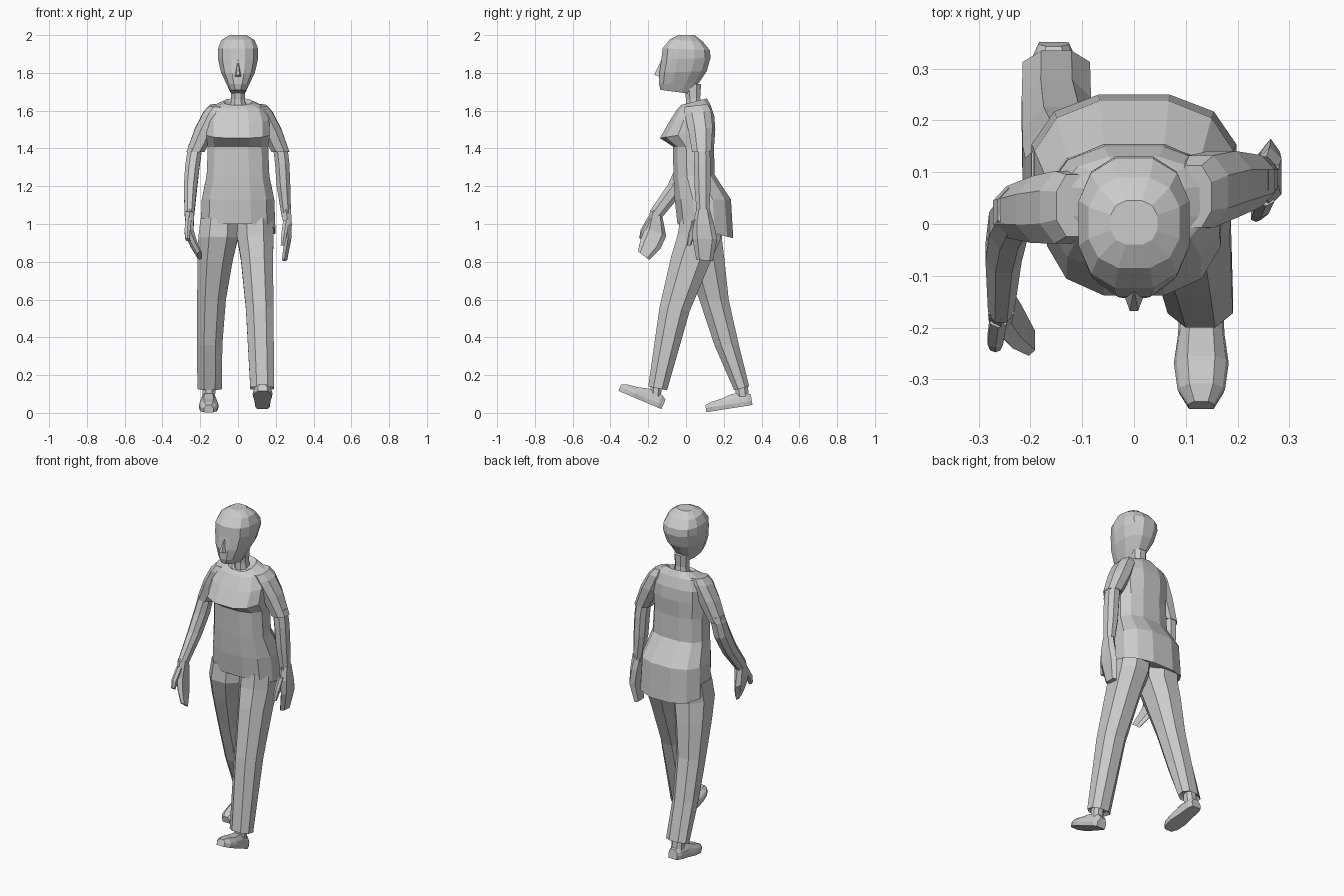
import bpy, bmesh
from math import sin, cos, pi, radians, copysign
from mathutils import Matrix, Vector


def finish(name, bm):
    bmesh.ops.recalc_face_normals(bm, faces=bm.faces[:])
    me = bpy.data.meshes.new(name)
    bm.to_mesh(me)
    bm.free()
    ob = bpy.data.objects.new(name, me)
    bpy.context.collection.objects.link(ob)
    return ob


def bridge(name, rings, mat=None):
    """Skin a list of point rings and cap both ends."""
    bm = bmesh.new()
    vs = [[bm.verts.new(p) for p in r] for r in rings]
    n = len(vs[0])
    for a, b in zip(vs, vs[1:]):
        for i in range(n):
            j = (i + 1) % n
            bm.faces.new((a[i], a[j], b[j], b[i]))
    bm.faces.new(vs[0])
    bm.faces.new(vs[-1])
    if mat:
        bm.transform(mat)
    return finish(name, bm)


def loft(name, rows, n=8, p=0.9):
    """Rows: z front, z back, y front, y back, half width, centre x."""
    def pw(v):
        return copysign(min(1, abs(v) / cos(pi / n)) ** p, v)
    rings = []
    for zf, zb, yf, yb, hx, cx in rows:
        ring = []
        for k in range(n):
            a = 2 * pi * (k + 0.5) / n
            t = (pw(sin(a)) + 1) / 2
            ring.append((cx + hx * pw(cos(a)), yf + (yb - yf) * t, zf + (zb - zf) * t))
        rings.append(ring)
    return bridge(name, rings)


# Head and nose
loft("head", [
    (1.71, 1.69, -.135, .02, .04, 0),
    (1.74, 1.75, -.143, .07, .062, 0),
    (1.80, 1.81, -.141, .11, .09, 0),
    (1.87, 1.88, -.130, .13, .106, 0),
    (1.93, 1.92, -.124, .126, .107, 0),
    (1.978, 1.965, -.085, .09, .088, 0),
    (2.0, 2.0, -.04, .045, .045, 0)], 12, .8)
bm = bmesh.new()
for q in [(0, -.125, 1.88), (-.022, -.13, 1.775), (.022, -.13, 1.775),
          (-.008, -.168, 1.79), (.008, -.168, 1.79), (0, -.1, 1.8)]:
    bm.verts.new(q)
bmesh.ops.convex_hull(bm, input=bm.verts[:])
finish("nose", bm)
loft("neck", [
    (1.58, 1.6, -.005, .085, .045, 0),
    (1.66, 1.67, .0, .075, .036, 0),
    (1.74, 1.74, -.01, .08, .04, 0)])

# Shirt, flaring over the hips with a chest overhang
loft("shirt", [
    (1.01, .95, -.02, .225, .175, 0),
    (1.0, .925, -.045, .25, .198, 0),
    (1.13, 1.13, -.06, .238, .192, 0),
    (1.25, 1.26, -.066, .152, .166, 0),
    (1.41, 1.40, -.07, .148, .16, 0),
    (1.455, 1.50, -.138, .155, .168, 0),
    (1.54, 1.57, -.09, .15, .165, 0),
    (1.61, 1.63, -.045, .13, .14, 0),
    (1.63, 1.665, -.025, .11, .075, 0),
    (1.62, 1.65, -.01, .095, .055, 0)], 12, .8)

# Trouser legs: one forward, one trailing
loft("front_leg", [
    (1.03, 1.03, -.03, .20, .095, .09),
    (.94, .91, -.045, .18, .096, .092),
    (.83, .80, -.078, .13, .085, .10),
    (.56, .54, -.14, .02, .073, .115),
    (.14, .12, -.20, -.10, .063, .128),
    (.15, .14, -.185, -.115, .045, .128)])
loft("rear_leg", [
    (1.03, 1.03, -.03, .20, .1, -.098),
    (.93, .92, -.04, .19, .105, -.105),
    (.80, .80, .0, .205, .093, -.122),
    (.60, .60, .07, .226, .076, -.14),
    (.36, .36, .15, .28, .067, -.15),
    (.12, .14, .255, .335, .065, -.15),
    (.14, .15, .27, .325, .045, -.15)])

# Shoes lofted heel to toe, then pitched, with ankles
def shoe(name, x, y, z, pitch):
    rings = []
    for d, w, h in [(0, .03, .055), (.025, .041, .07), (.10, .045, .075),
                    (.16, .053, .058), (.215, .046, .05), (.247, .026, .038)]:
        half = [(w * .92, 0), (w, .022), (w * .9, h * .65), (w * .5, h)]
        sec = half + [(-a, b) for a, b in reversed(half)]
        rings.append([(a, -d, b) for a, b in sec])
    bridge(name, rings, Matrix.Translation((x, y, z)) @ Matrix.Rotation(radians(pitch), 4, 'X'))


shoe("front_shoe", .13, -.13, .02, -23)
shoe("rear_shoe", -.155, .352, .042, 9)
loft("front_ankle", [(.08, .06, -.19, -.135, .034, .13), (.19, .18, -.185, -.125, .033, .13)])
loft("rear_ankle", [(.07, .08, .265, .335, .034, -.155), (.18, .19, .26, .32, .033, -.152)])

# Sleeves; s is the side, dy shifts the swing
for s, side, dy in [(1, "left", .045), (-1, "right", -.015)]:
    loft(side + "_sleeve", [
        (1.62, 1.635, -.02 + dy * .3, .10 + dy * .3, .035, s * .115),
        (1.585, 1.60, -.03 + dy * .5, .11 + dy * .5, .052, s * .13),
        (1.50, 1.51, -.025 + dy * .8, .105 + dy * .8, .058, s * .17),
        (1.38, 1.385, -.012 + dy, .088 + dy, .047, s * .225),
        (1.39, 1.39, .0 + dy, .075 + dy, .035, s * .225)])

# Forearms
loft("left_forearm", [
    (1.42, 1.42, .045, .125, .038, .222),
    (1.32, 1.32, .042, .13, .038, .234),
    (1.20, 1.20, .045, .13, .036, .241),
    (1.04, 1.04, .058, .122, .025, .256)])
loft("right_forearm", [
    (1.42, 1.42, -.015, .07, .038, -.225),
    (1.31, 1.29, -.05, .05, .038, -.242),
    (1.21, 1.17, -.095, -.015, .035, -.252),
    (1.07, 1.03, -.19, -.13, .025, -.257)])

# Hands: flat mitts plus thumbs
loft("left_hand", [
    (1.08, 1.08, .055, .125, .025, .255),
    (1.0, 1.0, .035, .148, .023, .262),
    (.92, .92, .035, .165, .018, .264),
    (.81, .805, .055, .142, .014, .246)], 6)
loft("left_thumb", [
    (1.02, 1.02, .035, .075, .016, .255),
    (.95, .95, .012, .05, .015, .245),
    (.885, .885, .004, .026, .01, .236)], 6)
loft("right_hand", [
    (1.08, 1.04, -.185, -.125, .025, -.257),
    (.98, .935, -.215, -.105, .022, -.258),
    (.92, .87, -.24, -.135, .017, -.235),
    (.855, .81, -.255, -.195, .012, -.203)], 6)
loft("right_thumb", [
    (1.04, 1.0, -.2, -.165, .016, -.262),
    (.97, .95, -.24, -.205, .015, -.268),
    (.925, .91, -.248, -.228, .01, -.268)], 6)
